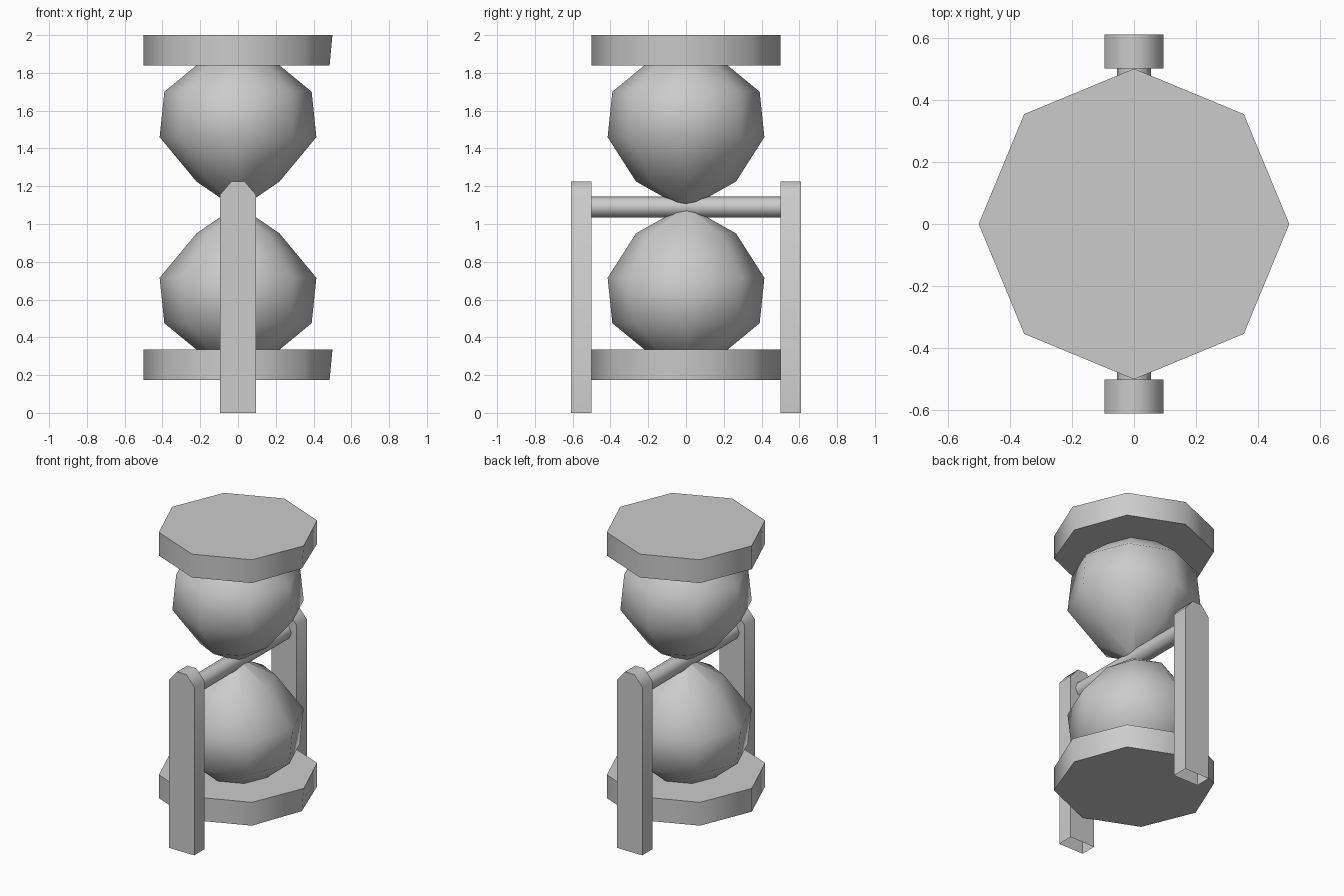
import bpy, bmesh
from math import cos, sin, pi, radians

if "Cube" in bpy.data.objects:
    bpy.data.objects.remove(bpy.data.objects["Cube"])

SIDES = 8
MID = 1.0875  # mirror height of the hourglass


def finish(name, bm, angle):
    bmesh.ops.recalc_face_normals(bm, faces=bm.faces[:])
    me = bpy.data.meshes.new(name)
    bm.to_mesh(me)
    bm.free()
    ob = bpy.data.objects.new(name, me)
    bpy.context.collection.objects.link(ob)
    bpy.ops.object.select_all(action='DESELECT')
    ob.select_set(True)
    bpy.context.view_layer.objects.active = ob
    bpy.ops.object.shade_smooth_by_angle(angle=radians(angle))
    return ob


def lathe(bm, profile):
    """Rings of (x radius, y radius, z), joined by quads."""
    rings = [[bm.verts.new((rx * cos(2 * pi * i / SIDES), ry * sin(2 * pi * i / SIDES), z))
              for i in range(SIDES)] for rx, ry, z in profile]
    for a, b in zip(rings, rings[1:]):
        for i in range(SIDES):
            j = (i + 1) % SIDES
            bm.faces.new((a[i], a[j], b[j], b[i]))
    return rings


# glass: two faceted bulbs meeting at a pinched neck
half = [(0.22, 0.22, 1.84), (0.39, 0.39, 1.70), (0.415, 0.415, 1.46),
        (0.22, 0.265, 1.225), (0.02, 0.02, MID)]
bm = bmesh.new()
lathe(bm, half + [(rx, ry, 2 * MID - z) for rx, ry, z in half[-2::-1]])
finish("glass_bulbs", bm, 80)

# octagonal end discs, each with one slightly tucked lower corner
for name, inner, outer in (("top_disc", 1.84, 2.0), ("bottom_disc", 0.335, 0.175)):
    bm = bmesh.new()
    rings = lathe(bm, [(0.22, 0.22, inner), (0.5, 0.5, inner), (0.5, 0.5, outer)])
    bm.faces.new(rings[2])
    low = rings[1] if inner < outer else rings[2]
    low[0].co.x = 0.485
    finish(name, bm, 50)

# posts: chamfered top, open underside
outline = [(-0.095, 0), (-0.095, 1.155), (-0.035, 1.225),
           (0.035, 1.225), (0.095, 1.155), (0.095, 0)]
for name, s in (("front_post", -1), ("back_post", 1)):
    bm = bmesh.new()
    a = [bm.verts.new((x, s * 0.5, z)) for x, z in outline]
    b = [bm.verts.new((x, s * 0.61, z)) for x, z in outline]
    bm.faces.new(a)
    bm.faces.new(b)
    for i in range(len(outline) - 1):
        bm.faces.new((a[i], a[i + 1], b[i + 1], b[i]))
    finish(name, bm, 55)

# pivot rod through the neck
bm = bmesh.new()
ends = [[bm.verts.new((0.055 * cos(2 * pi * i / SIDES), y, 1.09 + 0.055 * sin(2 * pi * i / SIDES)))
         for i in range(SIDES)] for y in (-0.5, 0.5)]
for i in range(SIDES):
    j = (i + 1) % SIDES
    bm.faces.new((ends[0][i], ends[0][j], ends[1][j], ends[1][i]))
finish("pivot_rod", bm, 55)
